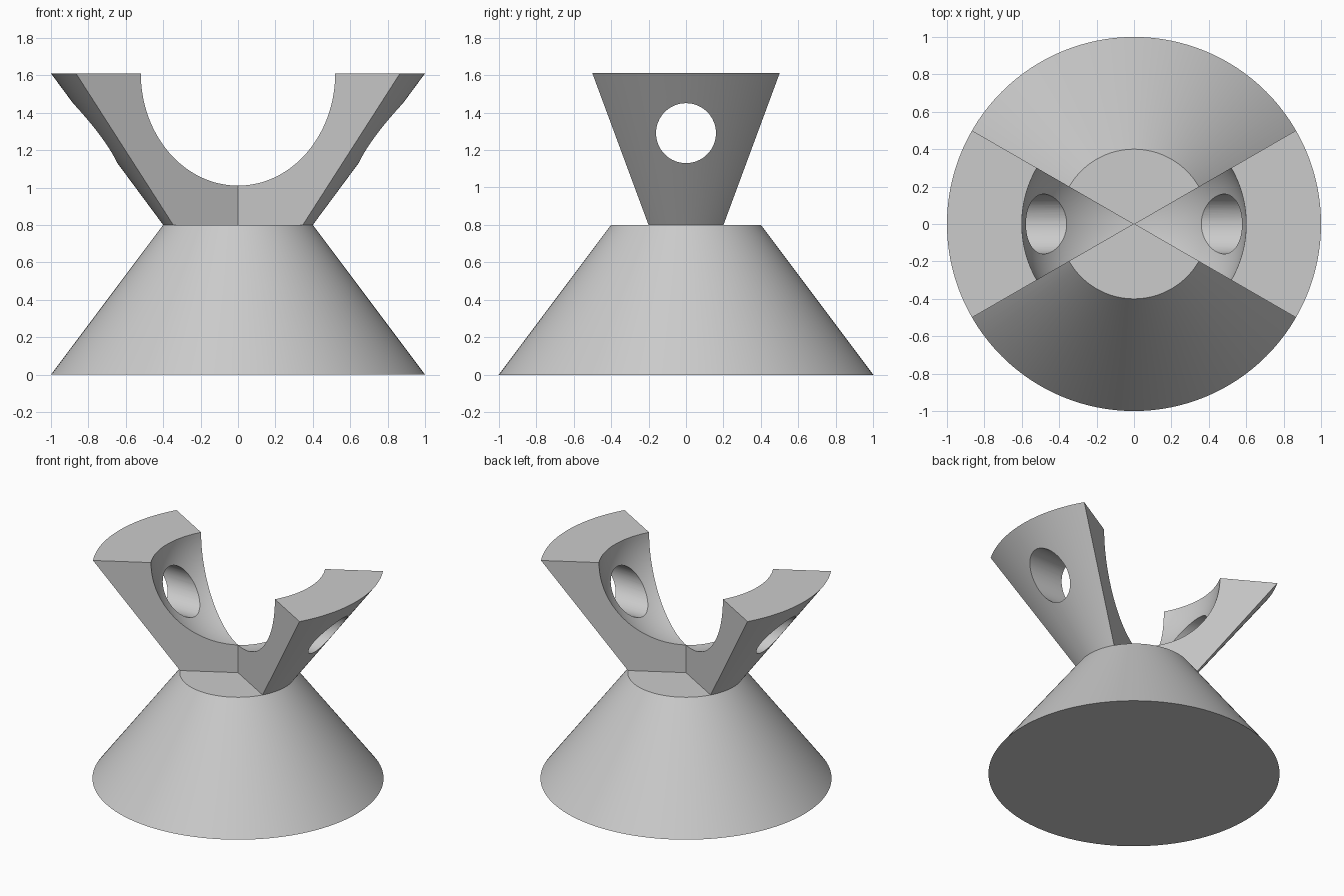
import bpy
import bmesh
from math import sin, cos, pi, radians

cube = bpy.data.objects.get("Cube")
if cube:
    bpy.data.objects.remove(cube, do_unlink=True)

WAIST_Z, TOP_Z = 0.8, 1.61
WAIST_R, RIM_R, BOWL_R = 0.4, 1.0, 0.6

grey = bpy.data.materials.new("light grey")
grey.use_nodes = True
grey.diffuse_color = (0.6, 0.6, 0.6, 1)
grey.node_tree.nodes["Principled BSDF"].inputs["Base Color"].default_value = (0.6, 0.6, 0.6, 1)


def activate(obj):
    bpy.ops.object.select_all(action='DESELECT')
    obj.select_set(True)
    bpy.context.view_layer.objects.active = obj


def finish(obj):
    obj.data.materials.clear()
    obj.data.materials.append(grey)
    activate(obj)
    bpy.ops.object.shade_smooth_by_angle(angle=radians(30))


def make_arm(name, heading, spread=radians(60), steps=32, arc=32):
    """Sector of a flaring cone with a spherical bowl scooped from its top."""
    profile = [(WAIST_R, WAIST_Z), (RIM_R, TOP_Z)]
    profile += [(BOWL_R * cos(t), TOP_Z - BOWL_R * sin(t))
                for t in (pi / 2 * i / arc for i in range(arc))]
    bm = bmesh.new()
    low = bm.verts.new((0, 0, WAIST_Z))
    high = bm.verts.new((0, 0, TOP_Z - BOWL_R))
    rows = []
    for i in range(steps + 1):
        a = heading + spread * (i / steps - 0.5)
        ring = [bm.verts.new((r * cos(a), r * sin(a), z)) for r, z in profile]
        rows.append([low] + ring + [high])
    for a, b in zip(rows, rows[1:]):
        for k in range(len(a) - 1):
            bm.faces.new(list(dict.fromkeys((a[k], b[k], b[k + 1], a[k + 1]))))
    bm.faces.new(rows[0])
    bm.faces.new(rows[-1][::-1])
    bmesh.ops.recalc_face_normals(bm, faces=bm.faces[:])
    mesh = bpy.data.meshes.new(name)
    bm.to_mesh(mesh)
    bm.free()
    obj = bpy.data.objects.new(name, mesh)
    bpy.context.collection.objects.link(obj)
    return obj


# Flared base
bpy.ops.mesh.primitive_cone_add(vertices=128, radius1=RIM_R, radius2=WAIST_R,
                                depth=WAIST_Z, location=(0, 0, WAIST_Z / 2))
base = bpy.context.object
base.name = "base"
finish(base)

# Horizontal drill for the round holes
bpy.ops.mesh.primitive_cylinder_add(vertices=64, radius=0.16, depth=3,
                                    location=(0, 0, 1.29), rotation=(0, pi / 2, 0))
drill = bpy.context.object
drill.name = "hole_cutter"
drill.hide_render = True

# Two opposite arms, each drilled through
for name, heading in (("left_arm", 0), ("right_arm", pi)):
    arm = make_arm(name, heading)
    activate(arm)
    cut = arm.modifiers.new("hole", 'BOOLEAN')
    cut.operation = 'DIFFERENCE'
    cut.solver = 'EXACT'
    cut.object = drill
    bpy.ops.object.modifier_apply(modifier=cut.name)
    finish(arm)

bpy.data.objects.remove(drill, do_unlink=True)
